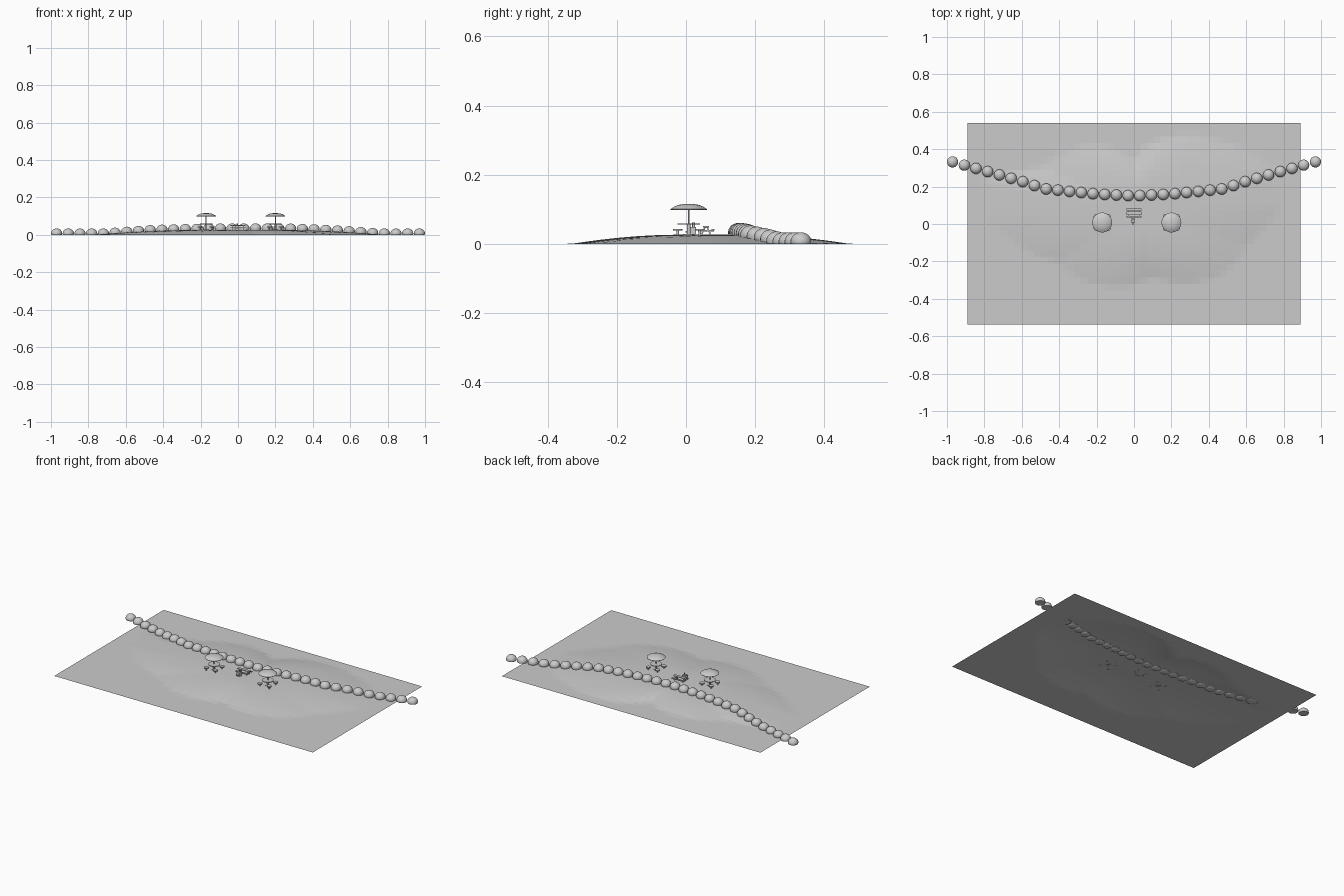
import bpy, bmesh, math
from mathutils import Vector

if "Cube" in bpy.data.objects:
    bpy.data.objects.remove(bpy.data.objects["Cube"])

# outline of the low mound: (x, y) anticlockwise around its centre
CX, CY = 0.03, 0.07
OUT = [(.78, .1), (.74, .3), (.5, .43), (.0, .34), (-.5, .3), (-.8, .22),
       (-.76, .02), (-.42, -.2), (.1, -.28), (.5, -.25), (.6, -.12)]
POLAR = sorted((math.atan2(y - CY, x - CX) % math.tau, math.hypot(x - CX, y - CY)) for x, y in OUT)


def interp(pts, v):
    for (a, b), (c, d) in zip(pts, pts[1:]):
        if a <= v <= c:
            return b + (d - b) * (v - a) / (c - a)
    return pts[-1][1]


def ground_z(x, y):
    a = math.atan2(y - CY, x - CX) % math.tau
    ring = [(POLAR[-1][0] - math.tau, POLAR[-1][1])] + POLAR + [(POLAR[0][0] + math.tau, POLAR[0][1])]
    t = 1 - math.hypot(x - CX, y - CY) / interp(ring, a)
    t = min(max(t / 0.75, 0), 1)
    return 0.027 * (1 - (1 - t) ** 1.8)


def finish(bm, name, loc=(0, 0, 0), smooth=False):
    me = bpy.data.meshes.new(name)
    bm.normal_update()
    bm.to_mesh(me)
    bm.free()
    ob = bpy.data.objects.new(name, me)
    ob.location = loc
    bpy.context.collection.objects.link(ob)
    if smooth:
        bpy.ops.object.select_all(action='DESELECT')
        ob.select_set(True)
        bpy.context.view_layer.objects.active = ob
        bpy.ops.object.shade_smooth_by_angle(angle=math.radians(40))
    return ob


def lathe(name, profile, loc, n=24):
    bm = bmesh.new()
    vs = [bm.verts.new((r, 0, z)) for r, z in profile]
    es = [bm.edges.new(p) for p in zip(vs, vs[1:])]
    bmesh.ops.spin(bm, geom=vs + es, axis=(0, 0, 1), cent=(0, 0, 0), angle=math.tau, steps=n)
    bmesh.ops.remove_doubles(bm, verts=bm.verts, dist=1e-5)
    bmesh.ops.recalc_face_normals(bm, faces=bm.faces)
    return finish(bm, name, loc, True)


def rod(name, r, z0, z1, loc, n=12):
    return lathe(name, [(0, z0), (r, z0), (r, z1), (0, z1)], loc, n)


def box(name, loc, size, tilt=0):
    bm = bmesh.new()
    bmesh.ops.create_cube(bm, size=1)
    bmesh.ops.scale(bm, vec=size, verts=bm.verts)
    ob = finish(bm, name, loc)
    ob.rotation_euler.x = tilt
    return ob


# lawn with the low mound
bm = bmesh.new()
bmesh.ops.create_grid(bm, x_segments=50, y_segments=30, size=1)
for v in bm.verts:
    v.co.x *= 0.89
    v.co.y = v.co.y * 0.538 + 0.002
    v.co.z = ground_z(v.co.x, v.co.y)
finish(bm, "lawn")

# curved row of domed bushes
ARC = [(0, .15), (.2, .16), (.48, .188), (.6, .228), (.8, .285), (.97, .332)]
dome = [(0, -.006), (.022, -.006)] + [(.03 * math.cos(a), .007 + .027 * math.sin(a))
        for a in [math.radians(-20 + 11 * i) for i in range(10)]] + [(0, .034)]
for i in range(32):
    x = -0.97 + i * 1.94 / 31
    y = interp(ARC, abs(x))
    z = ground_z(x, y)
    # outside the mound the bush sits on the flat
    prof = [(r, max(h, -z)) for r, h in dome]
    lathe("bush", prof, (x, y, z), 20)

# round tables with parasol and stools
for tx in (-0.17, 0.2):
    c = (tx, 0.008, 0)
    rod("parasol_pole", .0025, .02, .116, c)
    lathe("parasol_canopy", [(0, .116), (.015, .1155), (.03, .113), (.042, .108), (.053, .101),
                             (.052, .099), (.041, .105), (.03, .109), (0, .111)], c, 32)
    rod("table_top", .033, .056, .06, c, 32)
    rod("table_stem", .005, .02, .056, c)
    rod("table_foot", .016, .024, .029, c, 20)
    for k in range(4):
        a = math.radians(45 + 90 * k)
        s = (tx + .045 * math.cos(a), .008 + .045 * math.sin(a), 0)
        rod("stool_seat", .014, .039, .044, s, 20)
        rod("stool_leg", .004, .022, .039, s)

# picnic bench between the tables
box("bench_top", (0, .058, .05), (.082, .018, .004))
for y in (.038, .078):
    box("bench_seat", (0, y, .041), (.082, .009, .004))
for sx in (-.028, .028):
    box("bench_crossbar", (sx, .058, .038), (.005, .046, .004))
    for s in (-1, 1):
        box("bench_leg", (sx, .058 + s * .009, .036), (.005, .004, .029), s * .45)

# small barbecue in front of the bench
box("barbecue_body", (-.005, .018, .037), (.022, .022, .026))
rod("barbecue_chimney", .004, .045, .062, (-.005, .022, 0))
box("barbecue_tray", (-.005, .004, .036), (.012, .012, .004))
